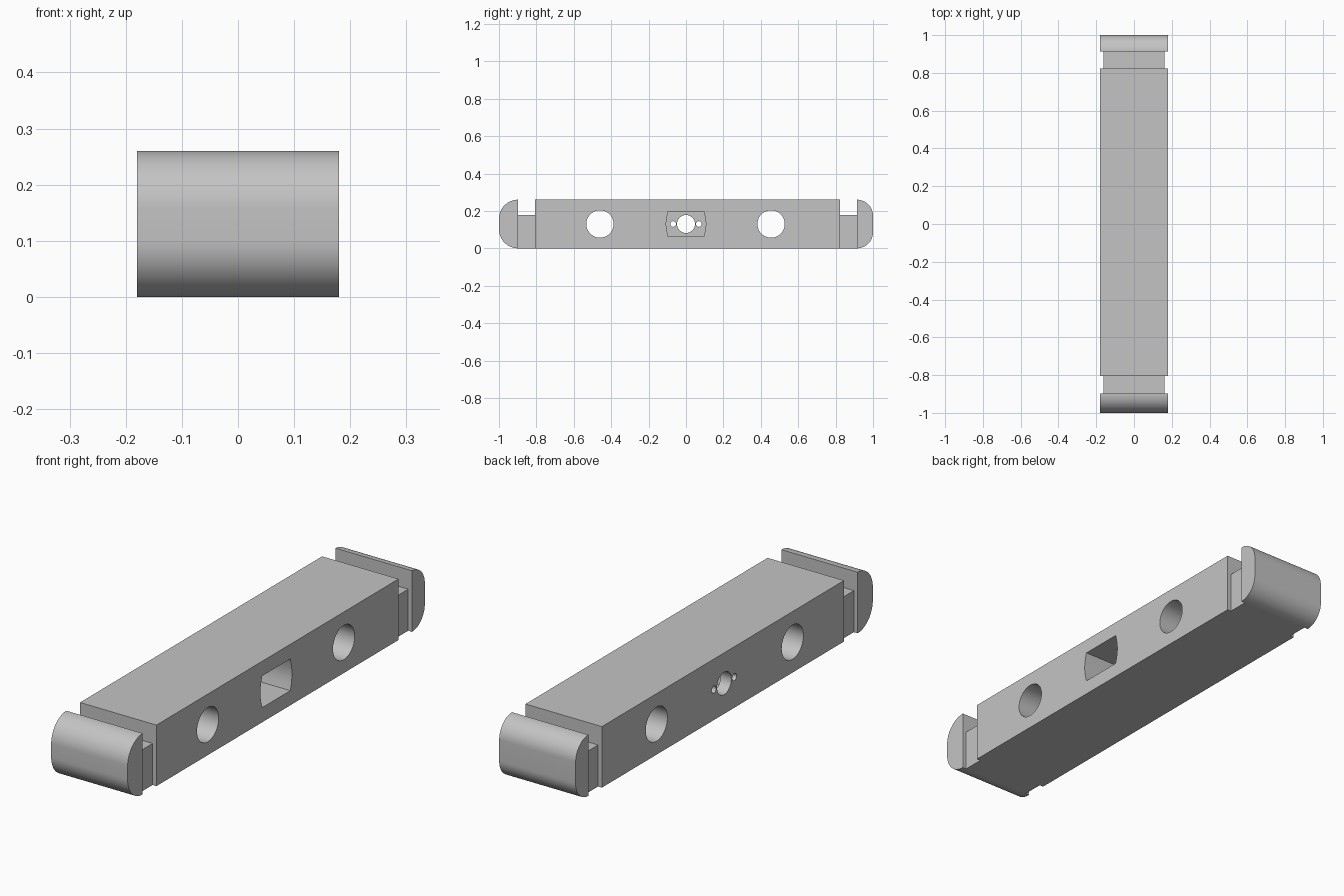
import bpy, bmesh
from math import sin, cos, pi, radians

if "Cube" in bpy.data.objects:
    bpy.data.objects.remove(bpy.data.objects["Cube"], do_unlink=True)

HALF_W, HEIGHT, MID = 0.18, 0.26, 0.13

grey = bpy.data.materials.new("plain grey")
grey.use_nodes = True
colour = (0.55, 0.55, 0.55, 1)
grey.diffuse_color = colour
grey.node_tree.nodes["Principled BSDF"].inputs["Base Color"].default_value = colour


def prism(name, profile, x0, x1):
    """Extrude a (y, z) outline along x."""
    bm = bmesh.new()
    face = bm.faces.new([bm.verts.new((x0, y, z)) for y, z in profile])
    new = bmesh.ops.extrude_face_region(bm, geom=[face])["geom"]
    bmesh.ops.translate(bm, vec=(x1 - x0, 0, 0),
                        verts=[v for v in new if isinstance(v, bmesh.types.BMVert)])
    bmesh.ops.recalc_face_normals(bm, faces=bm.faces)
    mesh = bpy.data.meshes.new(name)
    bm.to_mesh(mesh)
    bm.free()
    mesh.materials.append(grey)
    obj = bpy.data.objects.new(name, mesh)
    bpy.context.collection.objects.link(obj)
    return obj


def arc(y, z, r, start, end, steps):
    angles = [radians(start + (end - start) * i / steps) for i in range(steps + 1)]
    return [(y + r * cos(a), z + r * sin(a)) for a in angles]


def circle(y, r, n=48):
    return arc(y, MID, r, 0, 360, n)[:-1]


def box(y0, y1, top):
    return [(y0, 0), (y1, 0), (y1, top), (y0, top)]


def select_only(obj):
    bpy.ops.object.select_all(action="DESELECT")
    obj.select_set(True)
    bpy.context.view_layer.objects.active = obj


def smooth(obj):
    select_only(obj)
    bpy.ops.object.shade_smooth_by_angle(angle=radians(30))


def cut(obj, profile, x0, x1):
    cutter = prism("cutter", profile, x0, x1)
    cutter.hide_render = True
    mod = obj.modifiers.new("cut", "BOOLEAN")
    mod.operation, mod.solver, mod.object = "DIFFERENCE", "EXACT", cutter
    select_only(obj)
    bpy.ops.object.modifier_apply(modifier=mod.name)
    bpy.data.objects.remove(cutter, do_unlink=True)


# Main bar with two large through holes
BACK, FRONT = 0.823, -0.806
bar = prism("main_bar", box(FRONT, BACK, HEIGHT), -HALF_W, HALF_W)
for y in (-0.46, 0.455):
    cut(bar, circle(y, 0.073), -0.3, 0.3)

# Deep pocket with bowed ends, open on one side
bow = [(0.095 + 0.011 * cos(t * pi / 2), MID + 0.0675 * t)
       for t in [i / 8 - 1 for i in range(17)]]
pocket = bow + [(-y, z) for y, z in reversed(bow)]
cut(bar, pocket, -0.13, 0.3)

# Shaft hole and two screw holes through the thin wall
for y, r in ((0, 0.048), (-0.069, 0.015), (0.069, 0.015)):
    cut(bar, circle(y, r, 32), -0.3, -0.05)
smooth(bar)

# Narrow neck and rounded cap at each end
for side, sign, body, inner in (("front", -1, FRONT, -0.898), ("back", 1, BACK, 0.914)):
    prism(side + "_neck", box(body, inner, 0.177), -0.162, 0.162)
    r = 1 - abs(inner)
    outline = [(abs(inner), 0)] + arc(1 - r, r, r, -90, 0, 16)[1:]
    outline += arc(1 - r, HEIGHT - r, r, 0, 90, 16)
    smooth(prism(side + "_cap", [(sign * y, z) for y, z in outline], -HALF_W, HALF_W))
